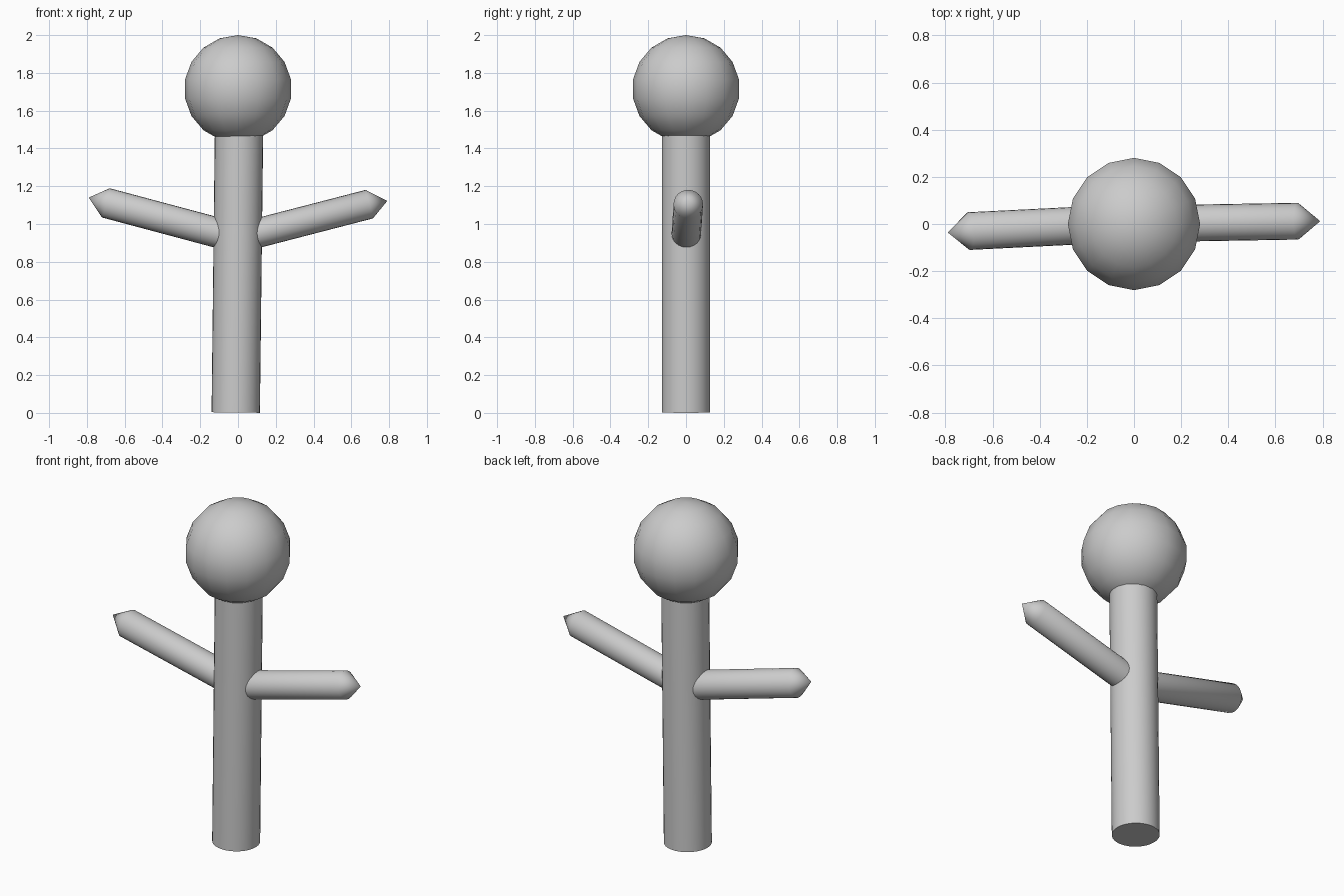
import bpy
import bmesh
import math
from mathutils import Vector, Matrix

if "Cube" in bpy.data.objects:
    bpy.data.objects.remove(bpy.data.objects["Cube"])


def make_object(name, bm):
    bmesh.ops.recalc_face_normals(bm, faces=bm.faces)
    mesh = bpy.data.meshes.new(name)
    bm.to_mesh(mesh)
    bm.free()
    obj = bpy.data.objects.new(name, mesh)
    bpy.context.collection.objects.link(obj)
    bpy.ops.object.select_all(action='DESELECT')
    obj.select_set(True)
    bpy.context.view_layer.objects.active = obj
    bpy.ops.object.shade_smooth_by_angle(angle=math.radians(60))
    return obj


def rod(name, start, end, radius, tip=None, sides=24):
    """Cylinder between two points, optionally closed by a cone to tip."""
    start, end = Vector(start), Vector(end)
    turn = (end - start).to_track_quat('Z', 'Y').to_matrix().to_4x4()
    bm = bmesh.new()
    bmesh.ops.create_cone(bm, cap_ends=True, segments=sides,
                          radius1=radius, radius2=radius,
                          depth=(end - start).length,
                          matrix=Matrix.Translation((start + end) / 2) @ turn)
    if tip:
        axis = (end - start).normalized()
        cap = max((f for f in bm.faces if len(f.verts) == sides),
                  key=lambda f: f.calc_center_median().dot(axis))
        point = bmesh.ops.poke(bm, faces=[cap])['verts'][0]
        point.co = tip
    return make_object(name, bm)


# Slightly leaning trunk
rod("body", (-0.012, 0, 0.002), (0.006, 0, 1.55), 0.128, sides=32)

# Raised arms with pointed ends
rod("right_arm", (0.0, 0.0, 0.925), (0.695, 0.012, 1.105), 0.078,
    tip=(0.79, 0.012, 1.122))
rod("left_arm", (0.0, 0.005, 0.925), (-0.70, -0.03, 1.112), 0.08,
    tip=(-0.79, -0.036, 1.14))

# Round head
bm = bmesh.new()
bmesh.ops.create_uvsphere(bm, u_segments=16, v_segments=9, radius=0.285,
                          matrix=Matrix.Translation((0, 0, 1.715)))
make_object("head", bm)
